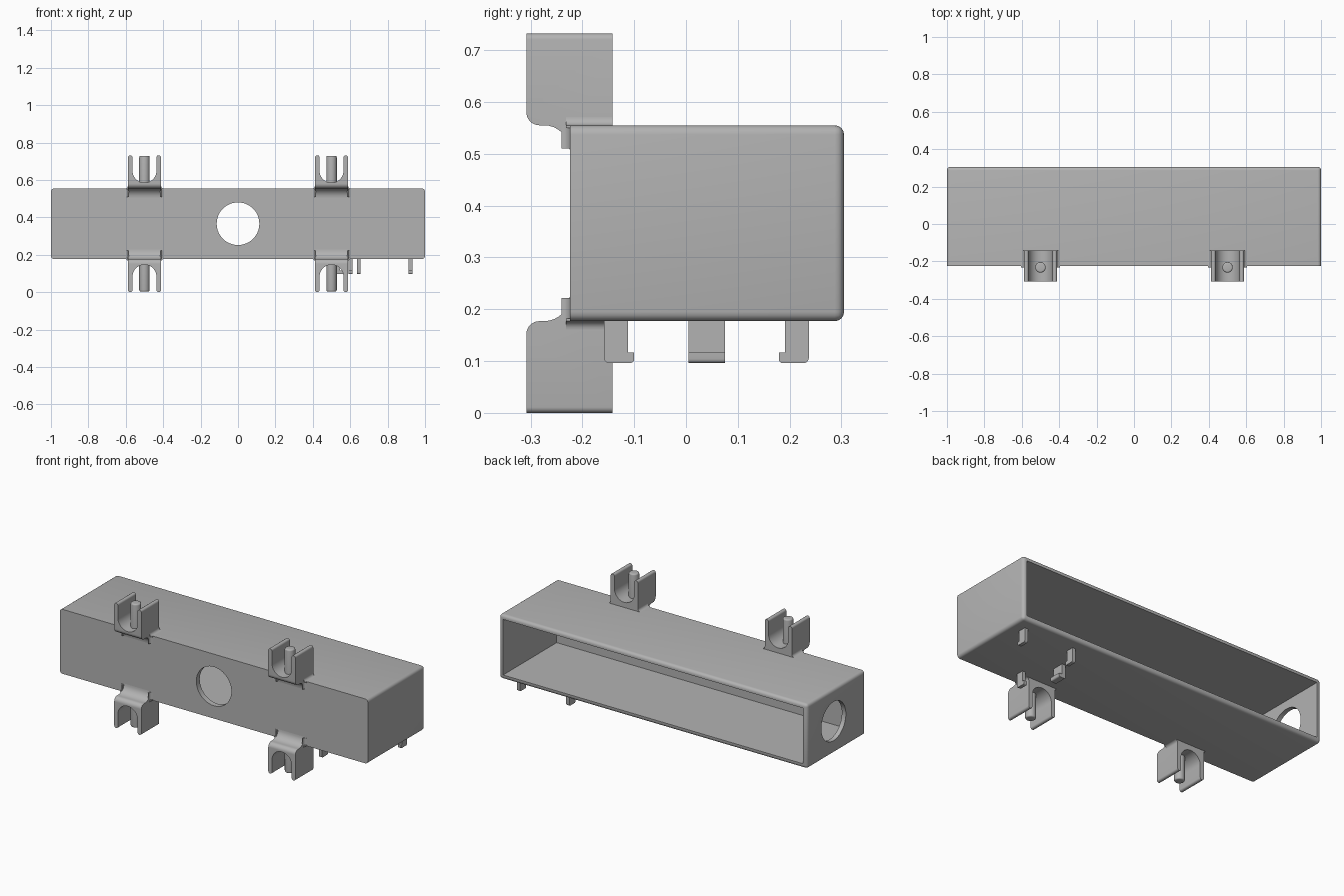
import bpy, bmesh
from math import sin, cos, pi, radians
from mathutils import Matrix, Vector

if "Cube" in bpy.data.objects:
    bpy.data.objects.remove(bpy.data.objects["Cube"], do_unlink=True)

grey = bpy.data.materials.new("plain grey")
grey.use_nodes = True
colour = (0.45, 0.45, 0.45, 1)
grey.diffuse_color = colour
grey.node_tree.nodes["Principled BSDF"].inputs["Base Color"].default_value = colour

MID = 0.366                      # height of the symmetry plane
FRONT, BACK, HALF_H = -0.224, 0.305, 0.189
WALL = 0.026


def make(name, bm):
    bmesh.ops.recalc_face_normals(bm, faces=bm.faces[:])
    mesh = bpy.data.meshes.new(name)
    bm.to_mesh(mesh)
    bm.free()
    mesh.materials.append(grey)
    obj = bpy.data.objects.new(name, mesh)
    bpy.context.collection.objects.link(obj)
    return obj


def block(x0, x1, y0, y1, z0, z1):
    bm = bmesh.new()
    size = Matrix.Diagonal((x1 - x0, y1 - y0, z1 - z0, 1))
    centre = Matrix.Translation(((x0 + x1) / 2, (y0 + y1) / 2, (z0 + z1) / 2))
    bmesh.ops.create_cube(bm, size=1, matrix=centre @ size)
    return bm


def prism(points, place, a, b):
    """Extrude a flat outline from a to b; place(u, v, w) gives the 3D point."""
    bm = bmesh.new()
    face = bm.faces.new([bm.verts.new(place(u, v, a)) for u, v in points])
    ext = bmesh.ops.extrude_face_region(bm, geom=[face])["geom"]
    shift = Vector(place(0, 0, b)) - Vector(place(0, 0, a))
    bmesh.ops.translate(bm, vec=shift, verts=[g for g in ext if isinstance(g, bmesh.types.BMVert)])
    return bm


def arc(cu, cv, r, start, end, n=8):
    angles = [radians(start + (end - start) * i / n) for i in range(n + 1)]
    return [(cu + r * cos(t), cv + r * sin(t)) for t in angles]


def rod(r, length, matrix, sides=48):
    bm = bmesh.new()
    bmesh.ops.create_cone(bm, cap_ends=True, segments=sides, radius1=r, radius2=r,
                          depth=length, matrix=matrix)
    return bm


def cut(obj, bm):
    cutter = make("cutter", bm)
    mod = obj.modifiers.new("cut", "BOOLEAN")
    mod.operation, mod.solver, mod.object = "DIFFERENCE", "EXACT", cutter
    bpy.context.view_layer.objects.active = obj
    bpy.ops.object.modifier_apply(modifier=mod.name)
    bpy.data.objects.remove(cutter, do_unlink=True)


def round_edges(bm, test, r):
    edges = [e for e in bm.edges if test(e)]
    bmesh.ops.bevel(bm, geom=edges, offset=r, segments=4, profile=0.5, affect="EDGES")


parts = []

# Hollow housing, open at the back, with a sharp front rim
bm = block(-1, 1, FRONT, BACK, MID - HALF_H, MID + HALF_H)
round_edges(bm, lambda e: any(v.co.y > 0 for v in e.verts), 0.018)
housing = make("housing", bm)
cut(housing, block(-1 + WALL, 1 - WALL, FRONT + WALL + 0.006, BACK + 0.2,
                   MID - HALF_H + WALL, MID + HALF_H - WALL))
cut(housing, rod(0.114, 0.2, Matrix.Translation((0, FRONT, MID)) @ Matrix.Rotation(pi / 2, 4, "X")))
cut(housing, rod(0.114, 0.2, Matrix.Translation((-1, 0.06, MID)) @ Matrix.Rotation(pi / 2, 4, "Y")))
parts.append(housing)

# Clip side outline: (y, height above the symmetry plane)
CLIP_F, CLIP_B, TOP = -0.308, -0.142, 0.366
side = [(CLIP_B, TOP), (CLIP_F, TOP)]
side += arc(CLIP_F + 0.025, HALF_H + 0.025, 0.025, 180, 270)
side += arc(FRONT - 0.05, HALF_H - 0.05, 0.05, 90, 0)
side += [(FRONT + 0.01, HALF_H - 0.05), (FRONT + 0.01, HALF_H - 0.01), (CLIP_B, HALF_H - 0.01)]
slot = arc(0, 0.283, 0.064, 180, 360, 24) + [(0.064, 0.5), (-0.064, 0.5)]
HALF_W, FLARE = 0.088, 0.016


def build_clip(cx, s, label):
    clip = make(label + "_clip", prism(side, lambda y, h, x: (cx + x, y, MID + s * h), -HALF_W, HALF_W))
    cut(clip, prism(slot, lambda x, h, y: (cx + x, y, MID + s * h), -0.4, 0))
    # Rounded prong tips
    bm = bmesh.new()
    bm.from_mesh(clip.data)
    round_edges(bm, lambda e: all(s * (v.co.z - MID) > TOP - 0.001 for v in e.verts)
                and abs(e.verts[0].co.y - e.verts[1].co.y) > 0.1, 0.011)
    bm.to_mesh(clip.data)
    bm.free()
    parts.append(clip)
    # Pin in the slot
    bm = rod(0.028, 0.165, Matrix.Translation((cx, -0.232, MID + s * 0.2805)), 32)
    round_edges(bm, lambda e: all(s * (v.co.z - MID) > 0.36 for v in e.verts), 0.008)
    parts.append(make(label + "_pin", bm))
    # Small fillets where the clip meets the housing
    for m in (-1, 1):
        foot = arc(HALF_W + FLARE, FLARE, FLARE, 180, 270) + [(HALF_W + FLARE, -0.005), (HALF_W - 0.005, -0.005),
                                                              (HALF_W - 0.005, FLARE)]
        parts.append(make(label + "_top_fillet", prism(
            foot, lambda u, v, y: (cx + m * u, y, MID + s * (HALF_H + v)), FRONT - 0.008, CLIP_B)))
        parts.append(make(label + "_front_fillet", prism(
            foot, lambda u, v, h: (cx + m * u, FRONT - v, MID + s * h), HALF_H - 0.045, HALF_H)))


for cx, xname in ((-0.5, "right"), (0.5, "left")):
    for s, zname in ((1, "upper"), (-1, "lower")):
        build_clip(cx, s, zname + "_" + xname)

# Hooks under the housing: (run along the hook direction, height)
BASE, TIP = 0.185, 0.096


def hook_outline(depth, reach):
    return ([(0, BASE)] + arc(0.01, TIP + 0.01, 0.01, 180, 270, 4)
            + arc(depth + reach - 0.008, TIP + 0.008, 0.008, 270, 360, 4)
            + [(depth + reach, TIP + 0.021), (depth, TIP + 0.021), (depth, BASE)])


long_hook = hook_outline(0.046, 0.012)
for name, x, y, d in (("front_hook", 0.645, -0.158, 1),
                      ("back_left_hook", 0.922, 0.237, -1),
                      ("back_right_hook", 0.602, 0.237, -1)):
    parts.append(make(name, prism(long_hook, lambda u, z, w: (x + w, y + d * u, z), -0.01, 0.01)))
parts.append(make("side_hook", prism(hook_outline(0.024, 0.02),
                                     lambda u, z, w: (0.522 + u, 0.04 + w, z), -0.035, 0.035)))

# Smooth rounds, crisp corners
bpy.ops.object.select_all(action="DESELECT")
for obj in parts:
    obj.select_set(True)
bpy.context.view_layer.objects.active = housing
bpy.ops.object.shade_smooth_by_angle(angle=radians(32))
